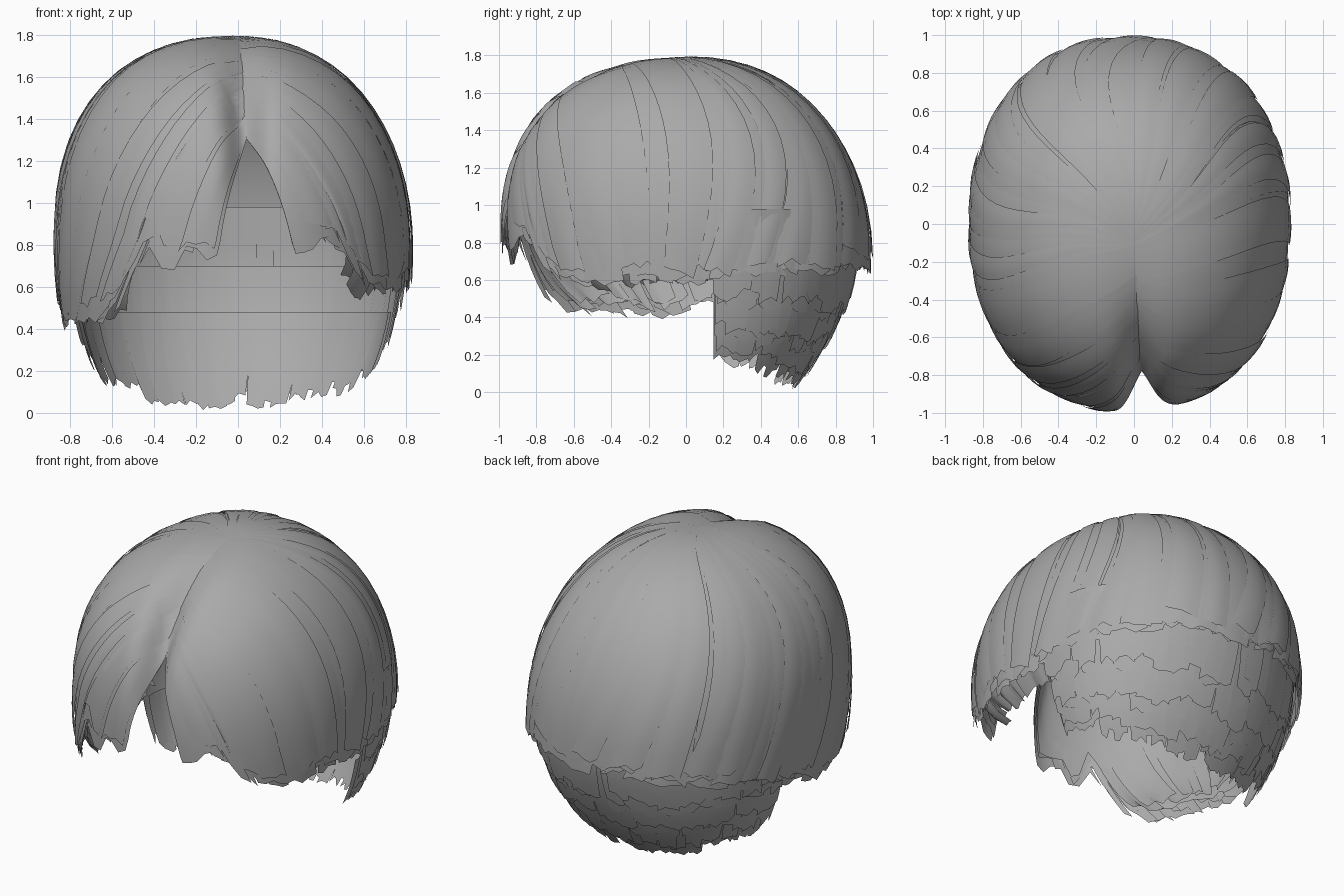
import bpy, bmesh, math, random
from math import sin, cos, pi, radians, exp
from mathutils import Vector

random.seed(7)
cube = bpy.data.objects.get("Cube")
if cube:
    bpy.data.objects.remove(cube)

# Single flat hair colour
grey = bpy.data.materials.new("hair_grey")
grey.use_nodes = True
COLOUR = (0.4, 0.4, 0.4, 1)
grey.diffuse_color = COLOUR
grey.node_tree.nodes["Principled BSDF"].inputs["Base Color"].default_value = COLOUR

CROWN, WIDE, DEEP = 1.79, 0.84, 0.975
FIRST, LAST = -73, 265      # azimuths of the two fringe edges

# Hem height by azimuth in degrees (0 = left side, 90 = back)
HEM = [(-73, .8), (-61, .84), (-52, .68), (-40, .6), (0, .62), (30, .65), (60, .66),
       (120, .66), (150, .6), (170, .5), (190, .43), (225, .46), (232, .52),
       (246, .85), (251, .66), (256, .79), (265, .76)]


def hem(az):
    az = max(FIRST, min(LAST, az))
    for (a, za), (b, zb) in zip(HEM, HEM[1:]):
        if az <= b:
            return za + (zb - za) * (az - a) / (b - a)


def widest_height(hx, hy):
    """Height of the fullest level: lower at the back, where the hair flares."""
    return 0.83 - 0.15 * max(0, hy) - 0.04 * hx


def surface(d, lift):
    """Map a unit direction to the rounded head shape, with the parting groove."""
    s = math.sqrt(max(1e-9, 1 - d.z * d.z))
    hx, hy = d.x / s, d.y / s
    wide = WIDE - 0.018 * (hx > 0)
    plan = (abs(hx / wide) ** 2.2 + abs(hy / DEEP) ** 2.2) ** (-1 / 2.2)
    mid = widest_height(hx, hy)
    power = 0.92 + 0.03 * hx + 0.09 * min(0, hy)
    if d.z > 0:
        r, z = plan * s ** power, mid + (CROWN - mid) * d.z ** power
    else:
        r, z = plan * (1 - 0.18 * d.z * d.z), mid + (CROWN - mid) * d.z
    p = Vector((hx * r, hy * r, z))
    if p.y < 0:
        groove = exp(-((p.x - 0.05 * s) / 0.08) ** 2) * min(1, -p.y * 1.4)
        p -= Vector((0, -0.7, 0.5)) * 0.13 * groove
    return p + Vector((d.x, d.y, d.z * 0.6)) * lift + Vector((-0.014, 0, 0))


def strand(az, z_end, bend):
    """Return a function following one hair from the parting or crown to its tip."""
    front = min(az - FIRST, LAST - az)
    side = 1 if az < 90 else -1
    root_phi = radians(5 + 53 * max(0, 1 - front / 75) ** 0.9)
    # Both sides cross the parting line slightly so that it stays closed
    root = Vector((0.06 * sin(root_phi) - side * 0.012,
                   -sin(root_phi), cos(root_phi))).normalized()
    a = radians(az)
    mid = widest_height(cos(a), sin(a))
    dz = (z_end - mid) / (CROWN - mid)
    flat = math.sqrt(1 - dz * dz)
    tip = Vector((cos(a) * flat, sin(a) * flat, dz))
    turn = radians(bend) * min(1, max(0, front - 20) / 60)
    angle = root.angle(tip)

    def at(t):
        d = (root * sin((1 - t) * angle) + tip * sin(t * angle)) / sin(angle)
        w = turn * sin(pi * t)
        return Vector((d.x * cos(w) - d.y * sin(w), d.x * sin(w) + d.y * cos(w), d.z))
    return at


def add_grid(bm, rows):
    verts = [[bm.verts.new(p) for p in row] for row in rows]
    for a, b in zip(verts, verts[1:]):
        for i in range(len(a) - 1):
            bm.faces.new((a[i], b[i], b[i + 1], a[i + 1]))


def finish(name, bm):
    me = bpy.data.meshes.new(name)
    bm.to_mesh(me)
    bm.free()
    me.materials.append(grey)
    ob = bpy.data.objects.new(name, me)
    bpy.context.collection.objects.link(ob)
    bpy.ops.object.select_all(action='DESELECT')
    ob.select_set(True)
    bpy.context.view_layer.objects.active = ob
    bpy.ops.object.shade_smooth_by_angle(angle=radians(60))


def hair_card(bm, az, width, lift, trim, bend, curl, steps=16, cols=4):
    """One flat lock: a strip between neighbouring strands with a ragged tip."""
    edge_lo, edge_hi = max(FIRST, az - width / 2), min(LAST, az + width / 2)
    slope = random.uniform(-0.06, 0.06)
    fibres = []
    for i in range(cols + 1):
        a = edge_lo + (edge_hi - edge_lo) * i / cols
        ragged = random.uniform(-0.025, 0.025) + slope * (i / cols - 0.5)
        fibres.append(strand(a, hem(a) + trim + ragged, bend))
    rows = []
    for j in range(steps + 1):
        t = j / steps
        rows.append([surface(f(t), lift * min(1, 0.25 + t * 2) - curl * t ** 8
                             + 0.006 * sin(pi * i / cols) * t)
                     for i, f in enumerate(fibres)])
    add_grid(bm, rows)


# Continuous under-layer that closes gaps between locks
bm = bmesh.new()
columns = [strand(FIRST + (LAST - FIRST) * i / 110,
                  hem(FIRST + (LAST - FIRST) * i / 110) + random.uniform(0.02, 0.07), 0)
           for i in range(111)]
add_grid(bm, [[surface(c(j / 20), -0.012) for c in columns] for j in range(21)])
finish("hair_underlayer", bm)

# Overlapping locks of the main bob; the tucked ones curl in below the sides
for name, start, stop, count, width, lift, trim, curl in (
        ("left_tucked_locks", -48, 20, 10, 11, -0.008, -0.03, 0.15),
        ("right_tucked_locks", 165, 228, 9, 11, -0.008, -0.01, 0.1),
        ("inner_locks", FIRST, LAST, 44, 12, 0.0, 0.0, 0.0),
        ("middle_locks", FIRST, LAST, 36, 13, 0.011, 0.01, 0.0),
        ("outer_locks", FIRST, LAST, 26, 10, 0.02, 0.04, 0.0)):
    bm = bmesh.new()
    for k in range(count):
        az = start + (stop - start) * (k + 0.5) / count + random.uniform(-2, 2)
        hair_card(bm, az, width * random.uniform(0.8, 1.2),
                  lift + random.uniform(-0.004, 0.004),
                  trim + random.uniform(-0.03, 0.04), random.uniform(6, 18), curl)
    finish(name, bm)


# Cropped nape tiers, tapering in toward the neck
def nape_point(az, z, lift):
    k = max(0, min(1, (0.7 - z) / 0.68))
    rx = 0.78 - 0.1 * k - 0.14 * k ** 3
    ry = 0.70 - 0.09 * k - 0.21 * k ** 2
    a = radians(az)
    return Vector((cos(a) * (rx + lift) - 0.015, 0.18 + sin(a) * (ry + lift), z))


def nape_tier(name, top, bottom, lift, count, rise):
    bm = bmesh.new()
    for layer in range(2):
        for k in range(count):
            az = 180 * (k + 0.5) / count + random.uniform(-1.5, 1.5)
            half = 90 / count * random.uniform(1.4, 1.8)
            slant = random.uniform(-2, 2)
            up = rise * abs(cos(radians(az))) ** 3
            low = bottom + up + random.uniform(-0.02, 0.04) + 0.06 * layer
            ends = [low + random.uniform(-0.025, 0.025) for _ in range(4)]
            out = lift + 0.012 * layer + random.uniform(-0.004, 0.004)
            rows = []
            for j in range(8):
                t = j / 7
                rows.append([nape_point(az + half * (i / 1.5 - 1) * (1 - 0.15 * t) + slant * t,
                                        top + (ends[i] - top) * t, out + 0.012 * t)
                             for i in range(4)])
            add_grid(bm, rows)
    finish(name, bm)


nape_tier("nape_upper_tier", 0.98, 0.38, 0.02, 26, 0.08)
nape_tier("nape_middle_tier", 0.7, 0.2, 0.006, 26, 0.08)
nape_tier("nape_lower_tier", 0.48, 0.04, -0.008, 28, 0.13)
